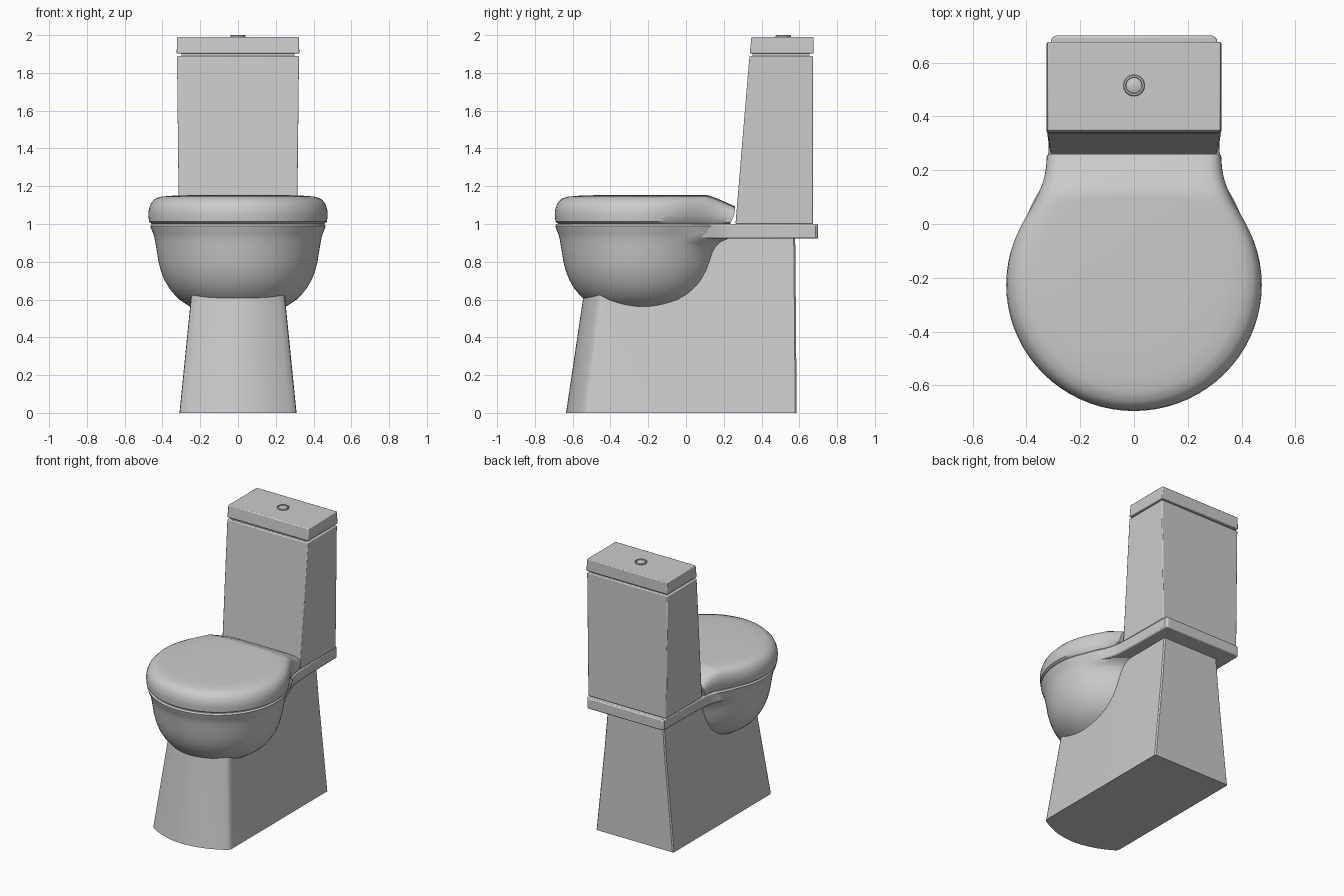
import bpy, bmesh, math
from mathutils import Vector
from mathutils.geometry import interpolate_bezier

if "Cube" in bpy.data.objects:
    bpy.data.objects.remove(bpy.data.objects["Cube"])


def finish(name, bm, bevel=0.0, angle=35):
    bmesh.ops.recalc_face_normals(bm, faces=bm.faces)
    me = bpy.data.meshes.new(name)
    bm.to_mesh(me)
    bm.free()
    ob = bpy.data.objects.new(name, me)
    bpy.context.collection.objects.link(ob)
    bpy.ops.object.select_all(action='DESELECT')
    ob.select_set(True)
    bpy.context.view_layer.objects.active = ob
    bpy.ops.object.shade_smooth_by_angle(angle=math.radians(angle))
    if bevel:
        mod = ob.modifiers.new("soft_edges", 'BEVEL')
        mod.width, mod.segments = bevel, 2
        mod.limit_method = 'ANGLE'
        mod.angle_limit = math.radians(40)
    return ob


def loft(name, rings, strip_top=False, bevel=0.0, angle=35):
    """Skin closed rings of equal length; strip_top caps with left-right rows."""
    bm = bmesh.new()
    vs = [[bm.verts.new(p) for p in r] for r in rings]
    n = len(vs[0])
    for a, b in zip(vs, vs[1:]):
        for i in range(n):
            j = (i + 1) % n
            bm.faces.new((a[i], a[j], b[j], b[i]))
    bm.faces.new(vs[0])
    top = vs[-1]
    if strip_top:
        bm.faces.new((top[0], top[1], top[n - 1]))
        for i in range(1, n // 2):
            bm.faces.new((top[i], top[i + 1], top[n - i - 1], top[n - i]))
    else:
        bm.faces.new(top)
    return finish(name, bm, bevel, angle)


def mirrored(half):
    """Half outline starting on x=0 -> full closed outline."""
    return half + [(-x, y) for x, y in reversed(half[1:])]


def box(name, z0, z1, low, high, bevel=0.006):
    """Tapered box; low/high = (half width, front y, back y)."""
    rings = [[(-w, f, z), (w, f, z), (w, b, z), (-w, b, z)]
             for z, (w, f, b) in ((z0, low), (z1, high))]
    return loft(name, rings, bevel=bevel)


def smooth(t):
    t = max(0.0, min(1.0, t))
    return t * t * (3 - 2 * t)


# Shared outline: round front flowing into a narrower straight back
R, CY = 0.475, -0.22
arc = [(R * math.cos(math.radians(a)), CY + R * math.sin(math.radians(a)))
       for a in range(-85, 20, 5)]
tail = [(p.x, p.y) for p in interpolate_bezier(
    Vector((0.446, -0.058)), Vector((0.409, 0.045)),
    Vector((0.325, 0.12)), Vector((0.325, 0.26)), 18)]
outline = mirrored([(0, CY - R)] + arc + tail)

# Lid: rounded edge, slight dome, back sloping down to the hinge
rings = []
for inset, z, yb in ((0.02, 1.0, 0.235), (0.004, 1.012, 0.237), (0, 1.05, 0.248),
                     (0.003, 1.08, 0.256), (0.014, 1.11, 0.258), (0.035, 1.133, 0.26),
                     (0.07, 1.145, 0.26), (0.13, 1.15, 0.26), (0.26, 1.154, 0.26)):
    k = (yb + 0.695 - inset) / 0.955
    ring = []
    for x, y in outline:
        y2 = yb + (y - 0.26) * k
        h = 1 - 0.4 * max(0.0, (y2 - 0.11) / 0.15) ** 1.15
        ring.append((x * (1 - inset / R), y2, 1.0 + (z - 1.0) * h))
    rings.append(ring)
loft("lid", rings, strip_top=True, angle=40)

# Bowl: turned profile with a flare under the shelf at the back
rings = []
for z, r, flare in ((0.48, 0.05, 0), (0.51, 0.15, 0), (0.535, 0.205, 0), (0.56, 0.25, 0),
                    (0.60, 0.31, 0), (0.63, 0.34, 0), (0.66, 0.364, 0), (0.70, 0.388, 0),
                    (0.75, 0.408, 0), (0.80, 0.421, 0), (0.85, 0.429, 0.004),
                    (0.88, 0.434, 0.012), (0.905, 0.438, 0.03), (0.925, 0.442, 0.065),
                    (0.95, 0.449, 0.065), (0.975, 0.46, 0.05), (0.99, 0.464, 0.05),
                    (1.0, 0.456, 0.05)):
    ring = []
    for i in range(72):
        a = math.tau * i / 72
        rr = r + flare * smooth((math.sin(a) - 0.4) / 0.5)
        ring.append((rr * math.cos(a), -0.228 + rr * math.sin(a), z))
    rings.append(ring)
loft("bowl", rings)

# Shelf that carries the tank
half = [(0, -0.2), (0.3, -0.1)]
half += [(x - 0.006 - 0.03 * smooth((0.12 - y) / 0.12), y) for x, y in tail if y > -0.01]
half += [(0.313, 0.36), (0.309, 0.685), (0.298, 0.70)]
shelf = mirrored(half)
loft("shelf", [[(x, y, z) for x, y in shelf] for z in (0.922, 1.0)], bevel=0.008)

# Pedestal: tapered, with a bowed front
rings = []
for z, hw, front, corner, back in ((0, 0.31, -0.635, -0.54, 0.586),
                                   (0.62, 0.248, -0.543, -0.462, 0.581),
                                   (0.93, 0.222, -0.497, -0.423, 0.578)):
    w = hw - 0.01
    half = [(w * i / 10, corner + (front - corner) * (1 - (i / 10) ** 2)) for i in range(11)]
    half += [(hw - 0.003, corner + 0.012), (hw, corner + 0.035), (hw, back - 0.008), (hw - 0.008, back)]
    rings.append([(x, y, z) for x, y in mirrored(half)])
loft("pedestal", rings)

# Tank, recessed neck and tank cover
box("tank", 1.0, 1.89, (0.313, 0.262, 0.672), (0.323, 0.336, 0.672))
box("tank_neck", 1.88, 1.91, (0.298, 0.352, 0.655), (0.298, 0.352, 0.655), 0)
box("tank_cover", 1.902, 1.99, (0.325, 0.338, 0.676), (0.322, 0.346, 0.676))


# Flush button inside a raised ring
def disc(name, profile):
    loft(name, [[(r * math.cos(math.tau * i / 32), 0.515 + r * math.sin(math.tau * i / 32), z)
                 for i in range(32)] for r, z in profile])


disc("button_ring", ((0.04, 1.985), (0.04, 1.996), (0.037, 2.0), (0.031, 2.0), (0.029, 1.992)))
disc("flush_button", ((0.027, 1.985), (0.027, 1.996), (0.024, 1.998)))
